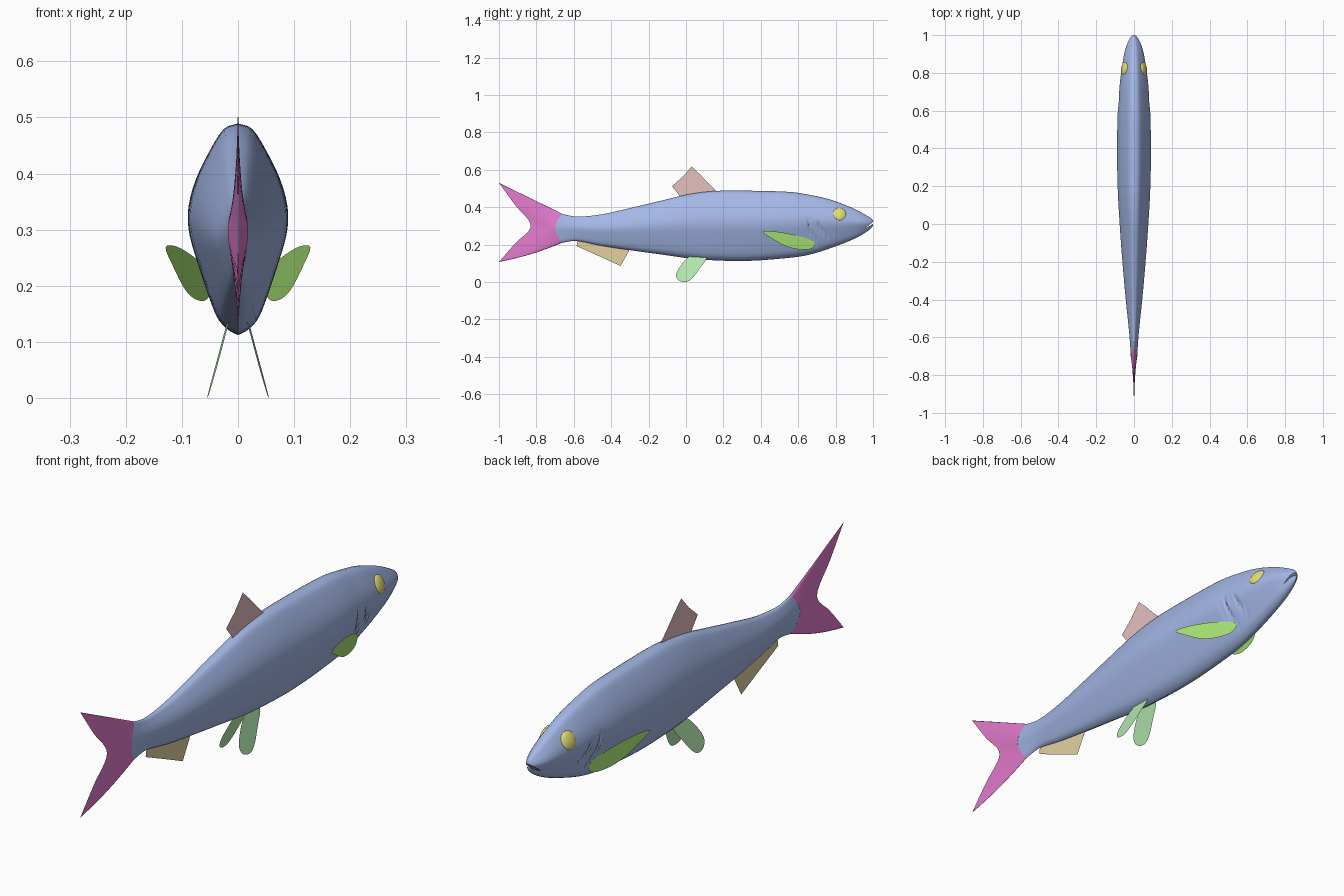
import bpy, bmesh, math

if "Cube" in bpy.data.objects:
    bpy.data.objects.remove(bpy.data.objects["Cube"])


def hermite(rows, x):
    """Smooth interpolation of rows whose first value is the key."""
    n = len(rows)
    i = 0
    while i < n - 2 and x > rows[i + 1][0]:
        i += 1
    a, b = rows[i], rows[i + 1]
    p, q = rows[max(i - 1, 0)], rows[min(i + 2, n - 1)]
    h = b[0] - a[0]
    t = (x - a[0]) / h
    out = []
    for k in range(1, len(a)):
        m0 = (b[k] - p[k]) / (b[0] - p[0]) * h
        m1 = (q[k] - a[k]) / (q[0] - a[0]) * h
        out.append((2*t**3 - 3*t*t + 1) * a[k] + (t**3 - 2*t*t + t) * m0
                   + (3*t*t - 2*t**3) * b[k] + (t**3 - t*t) * m1)
    return out


def make(name, verts, faces, color, smooth=True):
    me = bpy.data.meshes.new(name)
    bm = bmesh.new()
    vs = [bm.verts.new(v) for v in verts]
    for f in faces:
        bm.faces.new([vs[i] for i in f])
    bmesh.ops.recalc_face_normals(bm, faces=bm.faces)
    bm.to_mesh(me)
    bm.free()
    ob = bpy.data.objects.new(name, me)
    bpy.context.collection.objects.link(ob)
    if color:
        mat = bpy.data.materials.new(name)
        mat.diffuse_color = (*color, 1)
        mat.use_nodes = True
        mat.node_tree.nodes["Principled BSDF"].inputs["Base Color"].default_value = mat.diffuse_color
        me.materials.append(mat)
    for p in me.polygons:
        p.use_smooth = smooth
    return ob


def loft(rings):
    m = len(rings[0])
    verts = [v for r in rings for v in r]
    faces = [(i*m + j, i*m + (j+1) % m, (i+1)*m + (j+1) % m, (i+1)*m + j)
             for i in range(len(rings) - 1) for j in range(m)]
    return verts, faces


# Cross-section: index, height fraction, width fraction
SECTION = [(0, 0, 0), (1, .03, .23), (2, .11, .48), (3, .37, .86), (4, .50, 1),
           (5, .61, 1), (6, .74, .85), (7, .875, .57), (8, .975, .29), (9, 1, 0)]
HALF = [hermite(SECTION, i * 9 / 27) for i in range(28)]
RING = HALF + [(t, -w) for t, w in HALF[-2:0:-1]]

# Body stations: y, bottom z, top z, half width
BODY = [(-.66, .210, .364, .017), (-.59, .220, .350, .022), (-.46, .195, .360, .037),
        (-.30, .170, .395, .052), (-.14, .148, .433, .065), (.02, .126, .470, .076),
        (.165, .115, .487, .084), (.34, .113, .488, .088), (.56, .130, .481, .086),
        (.66, .146, .466, .080), (.77, .180, .441, .071), (.88, .222, .400, .055),
        (.94, .252, .370, .041), (.975, .275, .350, .026), (.993, .290, .338, .014),
        (1.0, .303, .328, .006)]


def tail_bulge(t):
    return .038 * (1 - (2*t - 1)**2)


# Gill slits: top z, bottom z, top y, y sweep
GILLS = [(.342, .195, .650, .055), (.325, .245, .706, .055)]


def groove(y, z):
    d = 0
    for z1, z0, y0, sweep in GILLS:
        s = (z1 - z) / (z1 - z0)
        if 0 < s < 1:
            c = y0 + sweep * s * s
            fade = math.sin(math.pi * s) ** .5
            d += fade * (.012 * math.exp(-((y - c) / .008)**2)
                         - .004 * math.exp(-((y - c + .02) / .012)**2))
    return d


# Body
ys = [-.66 + .03*i for i in range(42)] + [.6 + .006*i for i in range(34)]
ys += [.81 + .015*i for i in range(11)] + [.97, .98, .987, .993, .997, 1.0]
rings = []
for y in ys:
    z0, z1, hw = hermite(BODY, y)
    k = min(max((-.5 - y) / .16, 0), 1)
    ring = []
    for t, w in RING:
        z = z0 + t * (z1 - z0)
        x = w * hw
        if abs(x) > .02:
            x -= math.copysign(groove(y, z), x)
        ring.append((x, y - k * tail_bulge(t), z))
    rings.append(ring)
verts, faces = loft(rings)
m, n = len(RING), len(verts)
faces += [tuple(range(m)), tuple(range(n - m, n))]
body = make("body", verts, faces, (.37, .48, .80))

# Mouth slit cut into the snout
wedge = [(1.02, .338), (1.02, .322), (.953, .283)]
cutter = make("mouth_cutter", [(s, y, z) for s in (-.1, .1) for y, z in wedge],
              [(0, 1, 2), (3, 4, 5), (0, 1, 4, 3), (1, 2, 5, 4), (2, 0, 3, 5)], None, False)
cutter.hide_render = True
mod = body.modifiers.new("mouth", 'BOOLEAN')
mod.operation = 'DIFFERENCE'
mod.solver = 'EXACT'
mod.object = cutter
bpy.context.view_layer.objects.active = body
body.select_set(True)
bpy.ops.object.modifier_apply(modifier=mod.name)
bpy.data.objects.remove(cutter)
bpy.ops.object.shade_smooth_by_angle(angle=math.radians(50))
body.select_set(False)

# Tail fin: thick at the root, thin at the forked edge
EDGE = [(0, -1.0, .107), (.25, -.915, .205), (.5, -.83, .300), (.75, -.915, .413), (1, -1.0, .53)]
rings = []
for i in range(9):
    u = i / 8
    ring = []
    for t, w in RING:
        ey, ez = hermite(EDGE, t)
        by, bz = -.66 - tail_bulge(t), .210 + t * .154
        bow = -.010 * math.sin(math.pi * u) * (1 - t)
        ring.append((w * (.017 * (1 - u)**1.3 + .0005), by + u * (ey - by), bz + u * (ez - bz) + bow))
    rings.append(ring)
verts, faces = loft(rings)
make("tail_fin", verts, faces, (.78, .20, .62))


# Flat fins from outlines
def smooth_outline(pts, steps=4):
    n = len(pts)
    rows = [(i - 2, *pts[(i - 2) % n]) for i in range(n + 5)]
    return [hermite(rows, i / steps) for i in range(n * steps)]


def fin(name, pts, x_of, color):
    return make(name, [(x_of(y, z), y, z) for y, z in pts], [tuple(range(len(pts)))], color, False)


fin("dorsal_fin", [(.165, .484), (.12, .527), (.075, .575), (.03, .617), (-.02, .560),
                   (-.075, .512), (-.04, .468), (-.03, .45), (.15, .47)],
    lambda y, z: 0, (.78, .53, .52))
fin("anal_fin", [(-.58, .225), (-.585, .192), (-.46, .136), (-.35, .086), (-.305, .165), (-.30, .18),
                 (-.45, .205)], lambda y, z: 0, (.77, .64, .35))

PELVIC = [(.11, .128), (.075, .075), (.035, .022), (0, .0), (-.038, .008),
          (-.053, .038), (-.03, .085), (.02, .138), (.07, .145)]
PECTORAL = [(.41, .268), (.475, .270), (.58, .252), (.66, .228), (.69, .202),
            (.665, .176), (.60, .175), (.53, .193), (.455, .235)]
for s, side in ((1, "right"), (-1, "left")):
    pts = [(y, max(z, 0)) for y, z in smooth_outline(PELVIC)]
    fin(side + "_pelvic_fin", pts, lambda y, z: s * (.055 - .29 * z + .03 * y), (.45, .80, .43))
    fin(side + "_pectoral_fin", smooth_outline(PECTORAL),
        lambda y, z: s * (.129 - .29 * (y - .41)), (.40, .78, .18))

    # Eyes
    bpy.ops.mesh.primitive_uv_sphere_add(segments=24, ring_count=16, radius=1,
                                         location=(s * .050, .82, .362))
    eye = bpy.context.object
    eye.name = side + "_eye"
    eye.scale = (.014, .037, .036)
    eye.rotation_euler = (0, -s * math.radians(22), s * math.radians(10))
    mat = bpy.data.materials.new(side + "_eye")
    mat.diffuse_color = (.78, .74, .18, 1)
    mat.use_nodes = True
    mat.node_tree.nodes["Principled BSDF"].inputs["Base Color"].default_value = mat.diffuse_color
    eye.data.materials.append(mat)
    bpy.ops.object.shade_smooth()
    eye.select_set(False)
